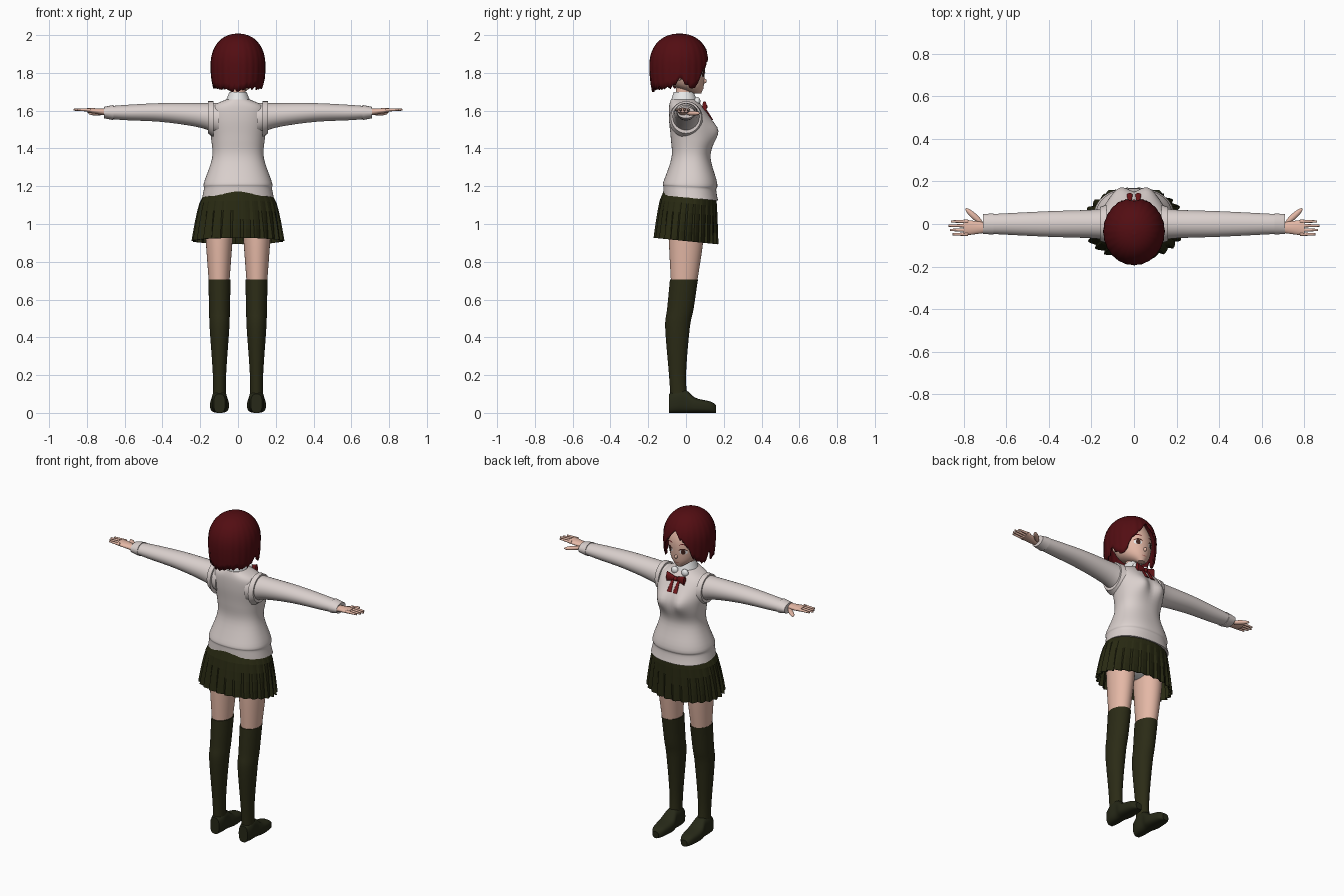
import bpy
import bmesh
import math
import random
from mathutils import Matrix, Vector
from mathutils.bvhtree import BVHTree

random.seed(4)
cube = bpy.data.objects.get("Cube")
if cube:
    bpy.data.objects.remove(cube, do_unlink=True)


def material(name, red, green, blue):
    mat = bpy.data.materials.new(name)
    mat.use_nodes = True
    mat.diffuse_color = (red, green, blue, 1)
    shader = mat.node_tree.nodes["Principled BSDF"]
    shader.inputs["Base Color"].default_value = (red, green, blue, 1)
    shader.inputs["Roughness"].default_value = 0.8
    return mat


SKIN = material("skin", 0.78, 0.48, 0.38)
HAIR = material("dark red hair", 0.085, 0.004, 0.006)
KNIT = material("cream knit", 0.7, 0.63, 0.61)
SHIRT = material("white shirt", 0.8, 0.8, 0.8)
SKIRT = material("olive skirt", 0.021, 0.022, 0.006)
SOCK = material("olive sock", 0.024, 0.024, 0.008)
SHOE = material("dark shoe", 0.02, 0.022, 0.009)
BOW = material("red bow", 0.16, 0.008, 0.01)
EYE = material("dark brown eye", 0.05, 0.015, 0.01)
LIPS = material("lips", 0.5, 0.18, 0.15)


def build(name, bm, mat, smooth=True, thickness=0):
    """Turn a bmesh into an object; end caps stay flat."""
    bmesh.ops.recalc_face_normals(bm, faces=bm.faces[:])
    for face in bm.faces:
        face.smooth = smooth and len(face.verts) <= 4
    mesh = bpy.data.meshes.new(name)
    bm.to_mesh(mesh)
    bm.free()
    mesh.materials.append(mat)
    obj = bpy.data.objects.new(name, mesh)
    bpy.context.collection.objects.link(obj)
    if thickness:
        obj.modifiers.new("thickness", "SOLIDIFY").thickness = thickness
    return obj


def bridge(bm, rings):
    """Join closed rings of points with quads."""
    loops = [[bm.verts.new(point) for point in ring] for ring in rings]
    for low, high in zip(loops, loops[1:]):
        for i in range(len(low)):
            bm.faces.new((low[i - 1], low[i], high[i], high[i - 1]))
    return loops


def smooth_keys(keys, steps=5):
    """Run a smooth curve through a few key sections."""
    padded = [keys[0], *keys, keys[-1]]
    result = []
    for quad in zip(padded, padded[1:], padded[2:], padded[3:]):
        for step in range(steps):
            f = step / steps
            result.append([b + f / 2 * (c - a + f * (2 * a - 5 * b + 4 * c - d + f * (3 * (b - c) + d - a)))
                           for a, b, c, d in zip(*quad)])
    return result + [keys[-1]]


def loft(name, mat, axis, *keys, side=1, centre=0.0, sides=32, power=2, capped=True, shape=None):
    """Each key: place on the axis, half width, low edge, high edge."""
    rings = []
    for t, half, low, high in smooth_keys(keys):
        ring = []
        for i in range(sides):
            angle = math.tau * i / sides
            u, v = (math.copysign(abs(w) ** (2 / power), w) for w in (math.cos(angle), math.sin(angle)))
            p, q = centre + half * u, (low + high + (high - low) * v) / 2
            point = Vector({"x": (t, p, q), "y": (p, t, q), "z": (p, q, t)}[axis])
            if shape:
                shape(point)
            point.x *= side
            ring.append(point)
        rings.append(ring)
    bm = bmesh.new()
    loops = bridge(bm, rings)
    if capped:
        bm.faces.new(loops[0])
        bm.faces.new(loops[-1])
    return build(name, bm, mat)


def blob(name, mat, centre, size, side=1, turn=0):
    """Ellipsoid, turned about the upright axis."""
    place = Matrix.Translation((centre[0] * side, *centre[1:]))
    spin = Matrix.Rotation(math.radians(turn * side), 4, "Z")
    bm = bmesh.new()
    bmesh.ops.create_uvsphere(bm, u_segments=20, v_segments=12, radius=1,
                              matrix=place @ spin @ Matrix.Diagonal((*size, 1)))
    build(name, bm, mat)


SIDES = (("left", -1), ("right", 1))

# Head and neck
head = loft("head", SKIN, "z", (1.69, 0.02, 0.04, 0.08), (1.74, 0.08, -0.08, 0.095),
            (1.85, 0.11, -0.14, 0.097), (1.94, 0.08, -0.11, 0.06))
loft("neck", SKIN, "z", (1.62, 0.04, -0.06, 0.03), (1.74, 0.04, -0.05, 0.03))
blob("nose", SKIN, (0, 0.094, 1.757), (0.009, 0.016, 0.013))

# Painted face, laid on the head surface
bpy.context.view_layer.update()
surface = BVHTree.FromObject(head, bpy.context.evaluated_depsgraph_get())


def face_plate(name, mat, x, z, width, height, lift, bend=0.0):
    sides = 20
    rings = []
    for reach in (0.1, 0.4, 0.7, 1):
        ring = []
        for i in range(sides):
            angle = math.tau * i / sides
            u, v = reach * math.cos(angle), reach * math.sin(angle)
            ray = Vector((x + width * u, 1, z + height * v - bend * u * u))
            ring.append(surface.ray_cast(ray, Vector((0, -1, 0)))[0] + Vector((0, lift, 0)))
        rings.append(ring)
    bm = bmesh.new()
    bm.faces.new(bridge(bm, rings)[0])
    build(name, bm, mat)


face_plate("mouth", LIPS, 0, 1.718, 0.016, 0.003, 0.002)
for label, s in SIDES:
    x = s * 0.044
    face_plate(label + "_eye_white", SHIRT, x, 1.793, 0.021, 0.015, 0.002)
    face_plate(label + "_iris", EYE, x, 1.793, 0.012, 0.015, 0.004)
    face_plate(label + "_lash", EYE, x, 1.811, 0.024, 0.004, 0.005, bend=0.009)
    face_plate(label + "_brow", HAIR, x, 1.84, 0.022, 0.003, 0.003, bend=0.006)
    blob(label + "_ear", SKIN, (0.107, -0.038, 1.79), (0.01, 0.022, 0.03), s)

# Bob hair: a shell whose ragged hem follows the angle from the parting
HEM = [(0, 1.92), (30, 1.84), (54, 1.73), (78, 1.73), (88, 1.79), (98, 1.73), (180, 1.71)]


def hem_height(degrees):
    for (a, low), (b, high) in zip(HEM, HEM[1:]):
        if degrees <= b:
            return low + (high - low) * (degrees - a) / (b - a)


columns, rows = 96, 14
hems = []
for i in range(columns):
    away = abs((i * 360 / columns + 180) % 360 - 180)
    ragged = random.uniform(-0.014, 0.01) if away > 12 else 0
    hems.append(hem_height(away) + ragged)
rings = []
for row in range(rows + 1):
    f = max(row / rows, 0.02)
    ring = []
    for i, hem in enumerate(hems):
        angle = math.tau * i / columns
        z = 2 - (2 - hem) * f ** 1.7
        if z > 1.84:
            r = (1 - ((z - 1.84) / 0.16) ** 2.2) ** 0.45
        else:
            r = 1 - 5 * (1.84 - z) ** 2
        r *= 1 + 0.012 * f * math.cos(i * math.pi / 2)
        ring.append((0.136 * r * math.sin(angle), 0.15 * r * math.cos(angle) - 0.035, z))
    rings.append(ring)
bm = bmesh.new()
bm.faces.new(bridge(bm, rings)[0])
build("bob_hair", bm, HAIR, thickness=0.008)


def body_shape(point):
    """Bust at the front, and a hem that dips forwards."""
    if point.y > 0:
        spread = math.hypot((abs(point.x) - 0.065) / 0.05, (point.z - 1.495) / 0.055)
        point.y += 0.035 * math.exp(-spread ** 2)
    point.z -= 0.1 * point.y * max(0, min(1, (1.24 - point.z) / 0.08))


# Sweater body
loft("sweater_body", KNIT, "z", (1.14, 0.19, -0.12, 0.17), (1.19, 0.18, -0.12, 0.16),
     (1.22, 0.18, -0.12, 0.165), (1.35, 0.137, -0.077, 0.13), (1.45, 0.142, -0.08, 0.147),
     (1.55, 0.156, -0.09, 0.13), (1.62, 0.14, -0.09, 0.09), (1.66, 0.06, -0.08, 0.05),
     sides=64, power=2.3, shape=body_shape)

# Shirt collar and ribbon bow
loft("shirt_collar", SHIRT, "z", (1.65, 0.065, -0.08, 0.06), (1.7, 0.045, -0.065, 0.04), capped=False)
blob("bow_knot", BOW, (0, 0.1, 1.62), (0.012, 0.015, 0.013))
for label, s in SIDES:
    blob(label + "_collar_point", SHIRT, (0.035, 0.06, 1.65), (0.022, 0.016, 0.022), s)
    loft(label + "_bow_loop", BOW, "x", (0, 0.006, 1.61, 1.63), (0.06, 0.012, 1.59, 1.65), side=s, centre=0.098)
    loft(label + "_bow_tail", BOW, "z", (1.55, 0.014, 0.13, 0.145), (1.62, 0.006, 0.09, 0.1), side=s, centre=0.02)

# Pleated skirt: saw-tooth rings that flare and deepen downwards
pleats, rows = 26, 5
rings = []
for row in range(rows + 1):
    f = row / rows
    flare = f ** 0.6
    ring = []
    for i in range(pleats * 4):
        angle = math.tau * i / (pleats * 4)
        r = 1 - 0.08 * f * (0, 0.2, 0.6, 1)[i % 4]
        y = 0.02 * (1 - flare) + (0.14 + 0.033 * flare) * r * math.sin(angle)
        ring.append(((0.18 + 0.066 * flare) * r * math.cos(angle), y, 1.16 - 0.25 * f - 0.1 * y))
    rings.append(ring)
bm = bmesh.new()
bridge(bm, rings)
build("pleated_skirt", bm, SKIRT, smooth=False, thickness=0.004)
blob("hips", SHIRT, (0, 0.01, 1.06), (0.15, 0.1, 0.1))

for label, s in SIDES:
    # Leg, long sock and shoe
    loft(label + "_thigh", SKIN, "z", (1.06, 0.08, -0.09, 0.1), (0.9, 0.07, -0.09, 0.09),
         (0.7, 0.055, -0.08, 0.06), side=s, centre=0.1)
    loft(label + "_sock", SOCK, "z", (0.705, 0.059, -0.085, 0.063), (0.55, 0.055, -0.1, 0.04),
         (0.45, 0.052, -0.11, 0.02), (0.2, 0.035, -0.09, 0), (0.05, 0.035, -0.08, 0.01), side=s, centre=0.098)
    loft(label + "_shoe", SHOE, "y", (-0.09, 0.03, 0, 0.1), (-0.05, 0.04, 0, 0.12), (0, 0.04, 0, 0.12),
         (0.05, 0.05, 0, 0.08), (0.13, 0.04, 0, 0.06), (0.16, 0.02, 0, 0.04), side=s, centre=0.098, power=2.8)

    # Sleeve with armhole edging and cuff
    loft(label + "_armhole", KNIT, "x", (0.13, 0.09, 1.46, 1.65), (0.16, 0.08, 1.48, 1.65), side=s)
    loft(label + "_sleeve", KNIT, "x", (0.1, 0.08, 1.47, 1.64), (0.2, 0.067, 1.51, 1.64),
         (0.4, 0.06, 1.54, 1.64), (0.6, 0.05, 1.55, 1.63), (0.71, 0.044, 1.56, 1.62), side=s)
    loft(label + "_cuff", KNIT, "x", (0.66, 0.05, 1.55, 1.63), (0.71, 0.046, 1.56, 1.62), side=s)

    # Hand
    loft(label + "_palm", SKIN, "x", (0.7, 0.025, 1.575, 1.61), (0.8, 0.038, 1.59, 1.615), side=s, centre=-0.017)
    for i, finger in enumerate(("little", "ring", "middle", "index")):
        tip = 0.874 - 0.012 * abs(i - 1.8)
        loft(f"{label}_{finger}_finger", SKIN, "x", (0.78, 0.009, 1.595, 1.613), (tip, 0.005, 1.6, 1.61),
             side=s, centre=0.02 * i - 0.048, sides=12)
    blob(label + "_thumb", SKIN, (0.75, 0.036, 1.586), (0.055, 0.014, 0.012), s, turn=42)
